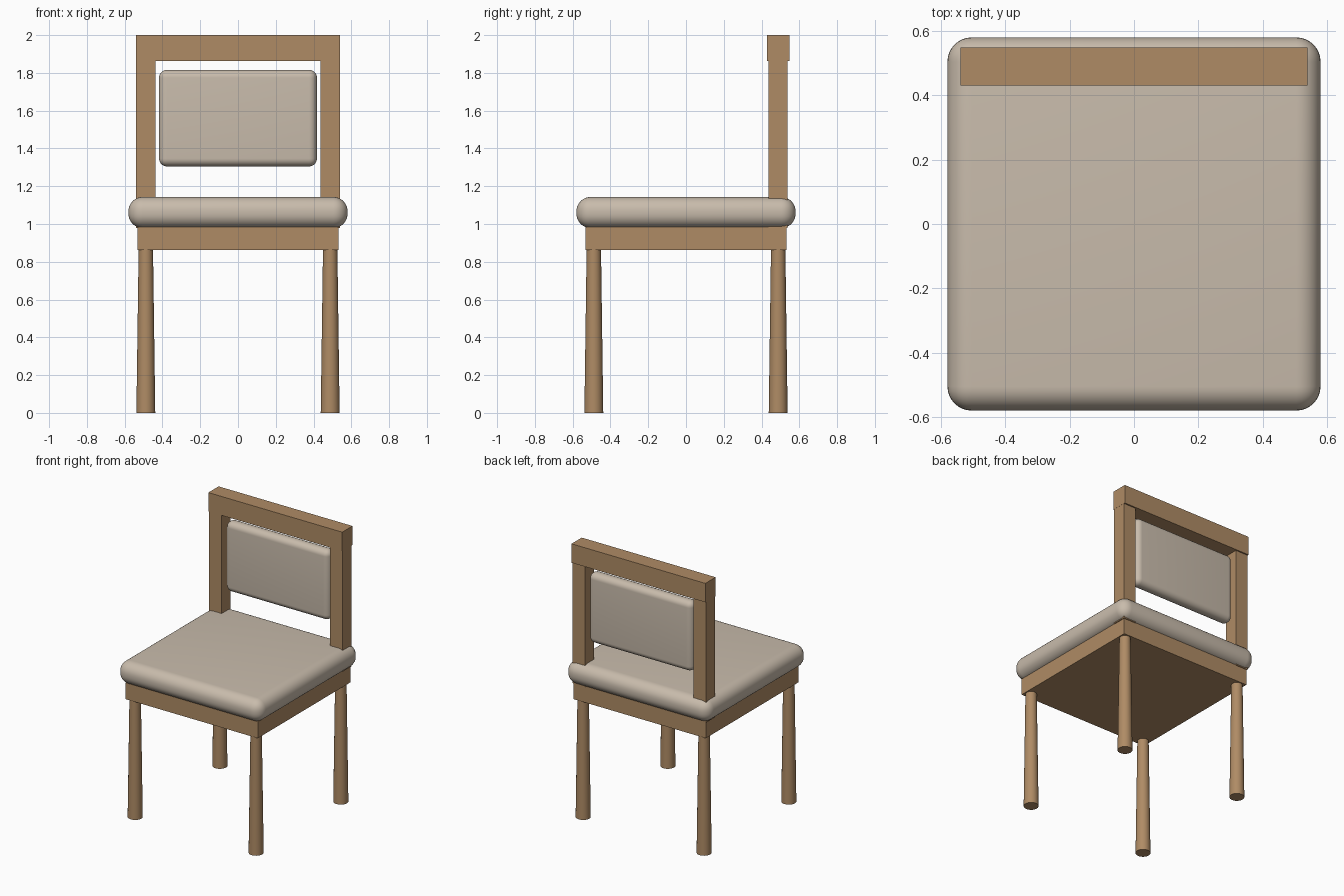
import bpy
import math

if "Cube" in bpy.data.objects:
    bpy.data.objects.remove(bpy.data.objects["Cube"])


def material(name, color):
    m = bpy.data.materials.new(name)
    m.diffuse_color = color
    m.use_nodes = True
    m.node_tree.nodes["Principled BSDF"].inputs["Base Color"].default_value = m.diffuse_color
    return m


wood = material("wood", (0.43, 0.26, 0.13, 1))
fabric = material("fabric", (0.58, 0.50, 0.41, 1))


def box(name, lo, hi, mat, radius=0.0):
    """Box between two corners, optionally with rounded edges."""
    center = [(a + b) / 2 for a, b in zip(lo, hi)]
    bpy.ops.mesh.primitive_cube_add(size=1, location=center)
    ob = bpy.context.object
    ob.name = name
    ob.scale = [b - a for a, b in zip(lo, hi)]
    bpy.ops.object.transform_apply(location=False, rotation=False, scale=True)
    ob.data.materials.append(mat)
    if radius:
        bev = ob.modifiers.new("round", 'BEVEL')
        bev.width = radius
        bev.segments = 8
        bpy.ops.object.modifier_apply(modifier=bev.name)
        bpy.ops.object.shade_smooth_by_angle(angle=math.radians(35))
    return ob


# Seat frame and cushion
box("seat_frame", (-0.533, -0.533, 0.863), (0.533, 0.533, 0.983), wood)
box("seat_cushion", (-0.58, -0.58, 0.979), (0.58, 0.58, 1.143), fabric, 0.075)

# Tapered round legs
for y, row in ((-0.488, "front"), (0.488, "back")):
    for x, side in ((-0.488, "left"), (0.488, "right")):
        bpy.ops.mesh.primitive_cone_add(vertices=32, radius1=0.05, radius2=0.038,
                                        depth=0.87, location=(x, y, 0.435))
        leg = bpy.context.object
        leg.name = f"{row}_leg_{side}"
        leg.data.materials.append(wood)
        bpy.ops.object.shade_smooth_by_angle(angle=math.radians(35))

# Backrest posts
for x, side in ((-0.488, "left"), (0.488, "right")):
    box(f"back_post_{side}", (x - 0.051, 0.436, 0.98), (x + 0.051, 0.538, 1.87), wood)

# Top rail and back pad
box("top_rail", (-0.54, 0.43, 1.862), (0.54, 0.548, 2.0), wood)
box("back_pad", (-0.418, 0.444, 1.305), (0.418, 0.534, 1.816), fabric, 0.042)
